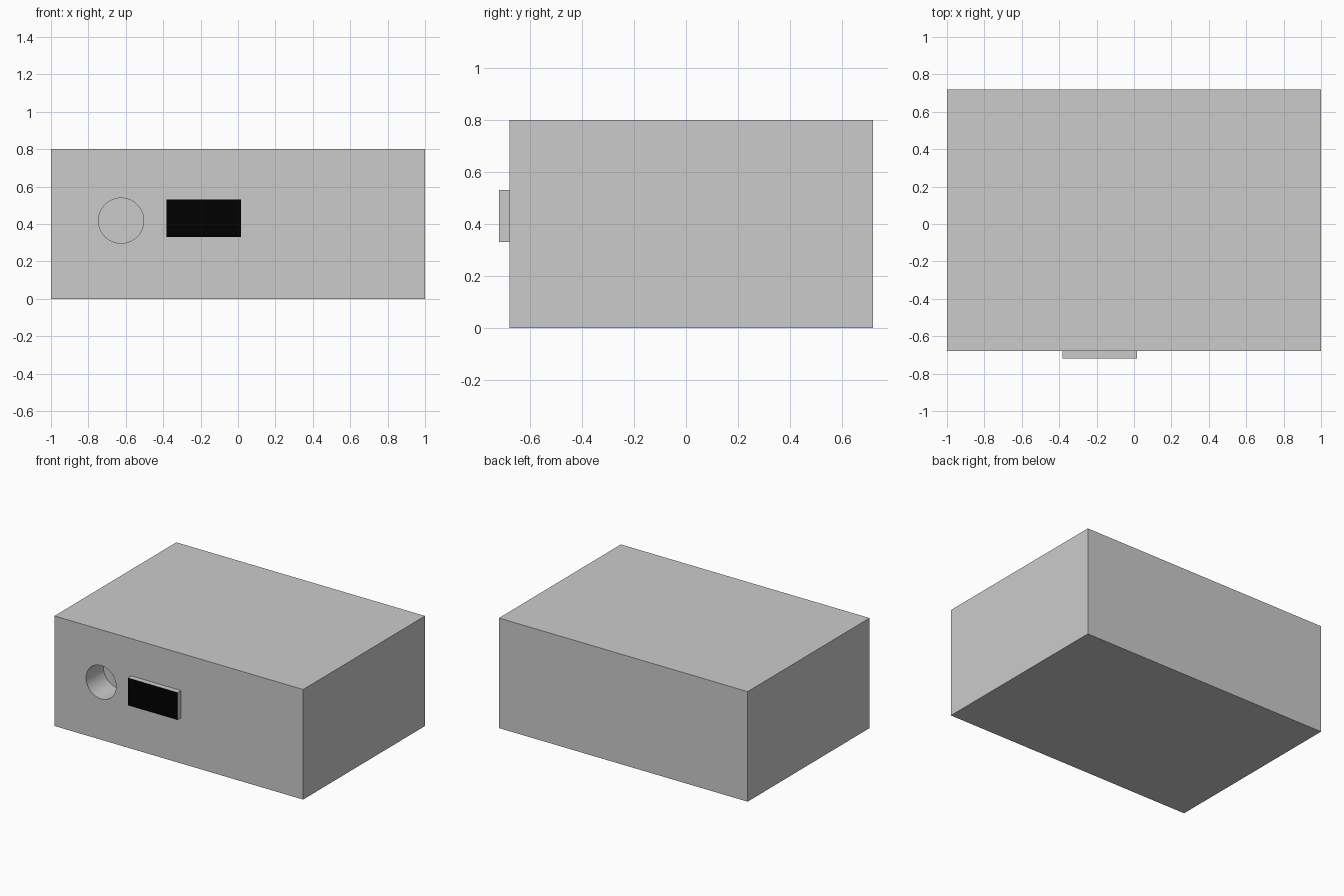
import bpy
from math import radians

if "Cube" in bpy.data.objects:
    bpy.data.objects.remove(bpy.data.objects["Cube"])


def box(name, lo, hi):
    bpy.ops.mesh.primitive_cube_add(size=1, location=[(a + b) / 2 for a, b in zip(lo, hi)])
    ob = bpy.context.object
    ob.name = name
    ob.scale = [b - a for a, b in zip(lo, hi)]
    bpy.ops.object.transform_apply(location=False, rotation=False, scale=True)
    return ob


FRONT = -0.68

# Main housing
housing = box("housing", (-1, FRONT, 0), (1, 0.72, 0.8))

# Blind round hole in the front, 0.2 deep
bpy.ops.mesh.primitive_cylinder_add(vertices=64, radius=0.121, depth=0.4,
                                    location=(-0.625, FRONT, 0.418),
                                    rotation=(radians(90), 0, 0))
cutter = bpy.context.object
cutter.name = "hole_cutter"
cutter.hide_render = True
mod = housing.modifiers.new("hole", 'BOOLEAN')
mod.operation = 'DIFFERENCE'
mod.solver = 'EXACT'
mod.object = cutter
bpy.ops.object.select_all(action='DESELECT')
housing.select_set(True)
bpy.context.view_layer.objects.active = housing
bpy.ops.object.modifier_apply(modifier=mod.name)
bpy.data.objects.remove(cutter)
bpy.ops.object.shade_smooth_by_angle(angle=radians(30))

# Raised display plate: grey sides, black front
display = box("display_plate", (-0.382, -0.72, 0.331), (0.017, FRONT, 0.53))
grey = bpy.data.materials.new("plate_grey")
grey.diffuse_color = (0.8, 0.8, 0.8, 1)
grey.use_nodes = True
grey.node_tree.nodes["Principled BSDF"].inputs["Base Color"].default_value = grey.diffuse_color
black = bpy.data.materials.new("screen_black")
black.diffuse_color = (0, 0, 0, 1)
black.use_nodes = True
black.node_tree.nodes["Principled BSDF"].inputs["Base Color"].default_value = black.diffuse_color
display.data.materials.append(grey)
display.data.materials.append(black)
for face in display.data.polygons:
    if face.normal.y < -0.9:
        face.material_index = 1
